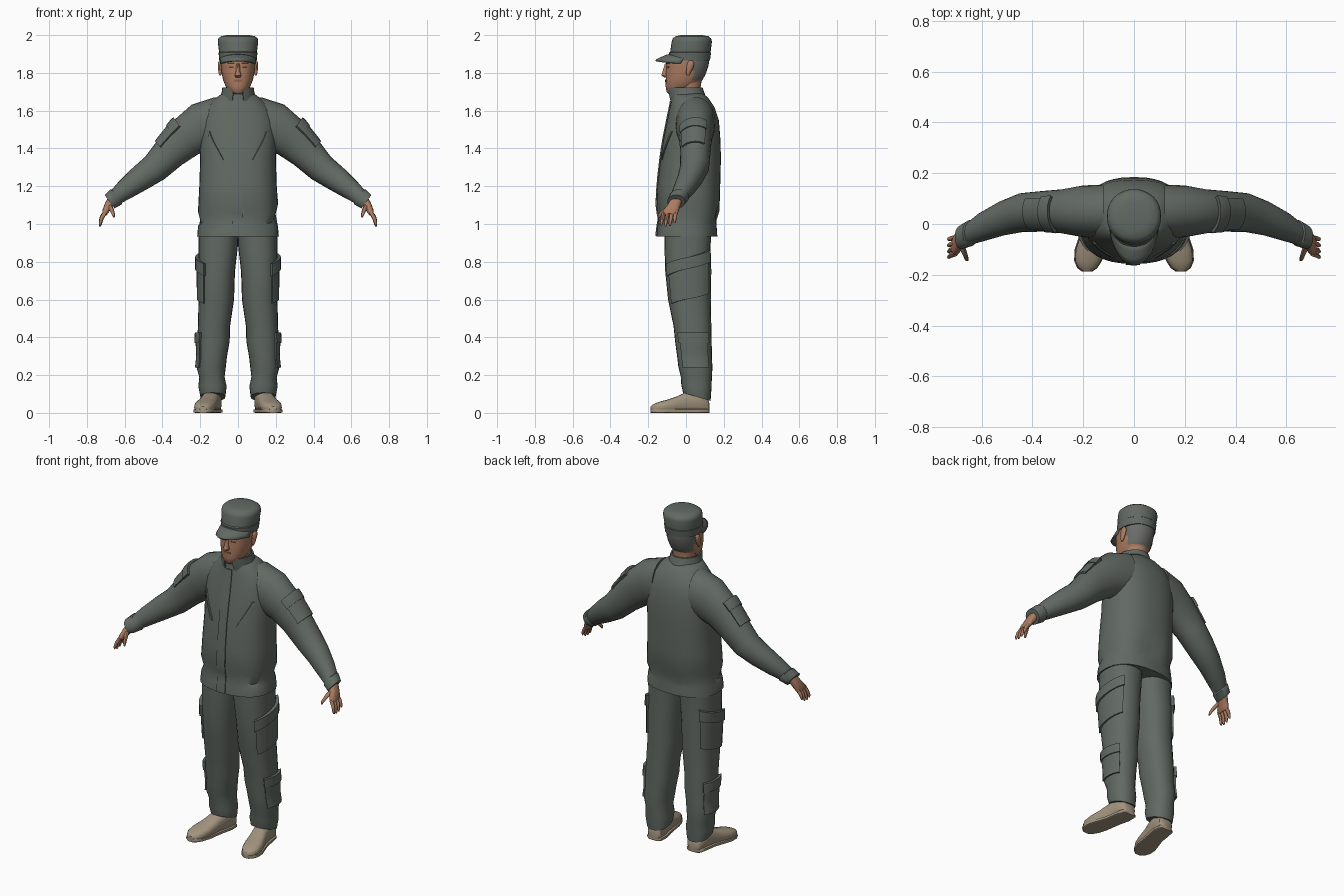
import bpy, bmesh, math
from mathutils import Vector as Vec

if "Cube" in bpy.data.objects:
    bpy.data.objects.remove(bpy.data.objects["Cube"])

PI = math.pi
FRONT = -PI / 2


def material(name, r, g, b):
    m = bpy.data.materials.new(name)
    m.diffuse_color = (r, g, b, 1)
    m.use_nodes = True
    m.node_tree.nodes["Principled BSDF"].inputs["Base Color"].default_value = m.diffuse_color
    return m


CLOTH = material("grey green cloth", 0.122, 0.143, 0.125)
SKIN = material("skin", 0.41, 0.20, 0.12)
HAIR = material("grey hair", 0.15, 0.155, 0.145)
SHOE = material("tan leather", 0.36, 0.295, 0.21)
BROW = material("dark brown", 0.09, 0.045, 0.03)
LIPS = material("lips", 0.30, 0.125, 0.08)


def ring(z, rx, yf, yb, cx=0.0, tilt=0.0):
    """Horizontal cross-section: height, half width, front y, back y."""
    return (Vec((cx, (yf + yb) / 2, z)), Vec((rx, 0, 0)), Vec((0, (yb - yf) / 2, tilt)))


def path(pts):
    """Cross-sections along a limb from (x, y, z, r, ry) points."""
    out = []
    for i, (x, y, z, r, ry) in enumerate(pts):
        a, b = pts[max(i - 1, 0)], pts[min(i + 1, len(pts) - 1)]
        d = Vec((b[0] - a[0], 0, b[2] - a[2])).normalized()
        out.append((Vec((x, y, z)), Vec((-d.z, 0, d.x)) * r, Vec((0, ry, 0))))
    return out


def surf(rings, p, u, t, off=0.0, s=1):
    """Point on a lofted surface, at angle u and ring position t."""
    i = max(0, min(int(t), len(rings) - 2))
    c, ax, ay = (a.lerp(b, t - i) for a, b in zip(rings[i], rings[i + 1]))
    f = lambda v: math.copysign(abs(v) ** (2 / p), v)
    d = ax * f(math.cos(u)) + ay * f(math.sin(u))
    q = c + d + d.normalized() * off
    return Vec((q.x * s, q.y, q.z))


def finish(name, bm, mats):
    me = bpy.data.meshes.new(name)
    bm.to_mesh(me)
    bm.free()
    for m in mats:
        me.materials.append(m)
    ob = bpy.data.objects.new(name, me)
    bpy.context.collection.objects.link(ob)
    return ob


def loft(name, rings, mat, p=2.0, n=24, s=1, warp=None):
    bm = bmesh.new()
    rows = []
    for t in range(len(rings)):
        row = [surf(rings, p, 2 * PI * k / n, t, 0, s) for k in range(n)]
        rows.append([bm.verts.new(warp(q) if warp else q) for q in row])
    for a, b in zip(rows, rows[1:]):
        for k in range(n):
            bm.faces.new((a[k], a[(k + 1) % n], b[(k + 1) % n], b[k]))
    bm.faces.new(rows[0])
    bm.faces.new(rows[-1])
    bmesh.ops.recalc_face_normals(bm, faces=bm.faces)
    return finish(name, bm, [mat])


def patch(name, rings, p, u0, u1, t0, t1, off, mat, s=1, ush=0.0, tsh=0.0, nu=8, nt=6):
    """Raised panel lying on a lofted surface, its rim tucked into the surface."""
    bm = bmesh.new()
    us = [0] + [k / nu for k in range(nu + 1)] + [1]
    ts = [0] + [k / nt for k in range(nt + 1)] + [1]
    g = []
    for j, b in enumerate(ts):
        g.append([])
        for i, a in enumerate(us):
            rim = i in (0, len(us) - 1) or j in (0, len(ts) - 1)
            q = surf(rings, p, u0 + (u1 - u0) * a + ush * b,
                     t0 + (t1 - t0) * b + tsh * a, -0.004 if rim else off, s)
            g[-1].append(bm.verts.new(q))
    for j in range(len(ts) - 1):
        for i in range(len(us) - 1):
            bm.faces.new((g[j][i], g[j][i + 1], g[j + 1][i + 1], g[j + 1][i]))
    # face outwards
    bm.normal_update()
    bm.faces.ensure_lookup_table()
    mid = bm.faces[(nt // 2 + 1) * (nu + 2) + nu // 2]
    um, tm = (u0 + u1 + ush) / 2, (t0 + t1 + tsh) / 2
    if mid.normal.dot(surf(rings, p, um, tm, 0.05, s) - surf(rings, p, um, tm, 0, s)) < 0:
        bmesh.ops.reverse_faces(bm, faces=bm.faces)
    return finish(name, bm, [mat])


def at(rings, z):
    """Ring position for a height."""
    for i in range(len(rings) - 1):
        a, b = rings[i][0].z, rings[i + 1][0].z
        if min(a, b) <= z <= max(a, b):
            return i + (z - a) / (b - a)
    return 0


# jacket, with a wavy fold above the hem
jacket = [ring(*r) for r in (
    (.935, .216, -.157, .166), (.99, .211, -.151, .162), (1.03, .198, -.143, .160),
    (1.085, .212, -.156, .178), (1.2, .205, -.152, .181), (1.35, .20, -.135, .185),
    (1.45, .205, -.12, .182), (1.55, .20, -.10, .174), (1.62, .165, -.085, .15),
    (1.665, .12, -.077, .12), (1.69, .085, -.075, .092))]


def fold(q):
    if 1.0 < q.z < 1.12:
        q.z += 0.028 * math.sin(5 * math.atan2(q.y, q.x) + 1)
    return q


loft("jacket", jacket, CLOTH, 2.4, 36, warp=fold)
J = lambda z: at(jacket, z)
patch("jacket_placket", jacket, 2.4, FRONT - .1, FRONT + .07, J(.937), J(1.65), .006, CLOTH, nu=2, nt=14)
collar = [ring(1.65, .098, -.082, .11), ring(1.69, .084, -.092, .095), ring(1.735, .077, -.096, .08)]
patch("collar", collar, 2, FRONT + .3, FRONT + 2 * PI - .3, 0, 1.75, .004, CLOTH, nu=22, nt=3)

# neck and head
loft("neck", [ring(1.6, .066, -.05, .08), ring(1.68, .062, -.05, .072), ring(1.78, .066, -.05, .085)], SKIN)
head = [ring(*r) for r in (
    (1.688, .022, -.092, -.03), (1.70, .045, -.103, .01), (1.73, .066, -.108, .055),
    (1.76, .078, -.107, .085), (1.785, .084, -.107, .10), (1.81, .088, -.106, .11),
    (1.835, .091, -.103, .118), (1.855, .092, -.106, .122), (1.89, .092, -.085, .124),
    (1.93, .09, -.06, .12))]
skull = loft("head", head, SKIN, 2.2, 32)
skull.data.materials.append(HAIR)
for f in skull.data.polygons:
    if f.center.z > 1.765 and f.center.y > (.035 if f.center.z < 1.83 else .005):
        f.material_index = 1
loft("nose", [ring(1.85, .009, -.112, -.085), ring(1.805, .012, -.126, -.085),
              ring(1.787, .018, -.132, -.085), ring(1.775, .013, -.113, -.085)], SKIN, n=10)
H = lambda z: at(head, z)
patch("mouth", head, 2.2, FRONT - .25, FRONT + .25, H(1.752), H(1.765), .003, LIPS, nt=2)
for s, side in ((1, "left"), (-1, "right")):
    patch(side + "_eye", head, 2.2, FRONT + .24, FRONT + .5, H(1.826), H(1.833), .002, BROW, s, nu=4, nt=2)
    patch(side + "_eyebrow", head, 2.2, FRONT + .18, FRONT + .6, H(1.848), H(1.855), .003, BROW, s, nu=4, nt=2)
    loft(side + "_ear", [ring(z, rx, yf, yb, .094 * s) for z, rx, yf, yb in (
        (1.785, .004, .005, .015), (1.80, .009, .0, .025), (1.835, .013, .002, .042),
        (1.855, .012, .008, .044), (1.865, .005, .015, .035))], SKIN, n=10)

# cap with band and bill
loft("cap_band", [ring(1.866, .099, -.088, .127), ring(1.907, .103, -.089, .133),
                  ring(1.912, .098, -.084, .128)], CLOTH, 2.1, 32)
loft("cap_crown", [ring(1.90, .099, -.085, .129), ring(1.965, .107, -.076, .137), ring(1.982, .104, -.07, .133),
                   ring(1.994, .09, -.055, .118), ring(2.0, .06, -.025, .085)], CLOTH, 2.1, 32)
bm = bmesh.new()
rows = []
for k in range(17):
    a = -1.3 + 2.6 * k / 16
    sa, ca = math.sin(a), math.cos(a)
    rows.append([bm.verts.new((.10 * sa, .02 - ca * (.10 + .083 * w), 1.902 - .034 * w ** 1.4 - .02 * sa * sa))
                 for w in (0, .35, .7, 1)])
for a, b in zip(rows, rows[1:]):
    for i in range(3):
        bm.faces.new((a[i], a[i + 1], b[i + 1], b[i]))
bill = finish("cap_bill", bm, [CLOTH])
bill.modifiers.new("thickness", "SOLIDIFY").thickness = 0.008

arm = path([(.12, .05, 1.535, .137, .105), (.20, .05, 1.51, .130, .102), (.28, .05, 1.455, .110, .087),
            (.36, .05, 1.38, .092, .08), (.44, .045, 1.297, .078, .077), (.52, .022, 1.24, .068, .068),
            (.60, -.012, 1.18, .054, .057), (.64, -.033, 1.148, .044, .047), (.645, -.036, 1.144, .05, .052),
            (.68, -.052, 1.118, .044, .047)])
arm[0] = (arm[0][0], Vec((0, 0, .137)), arm[0][2])
arm[1] = (arm[1][0], Vec((.045, 0, .122)), arm[1][2])
leg = [ring(z, rx, cy - ry, cy + ry, cx, tilt) for z, cx, cy, rx, ry, tilt in (
    (.97, .103, .01, .106, .125, 0), (.88, .105, .008, .104, .122, 0), (.75, .113, .012, .097, .122, 0),
    (.6, .115, .018, .094, .113, 0), (.46, .127, .034, .085, .100, 0), (.38, .13, .039, .086, .097, 0),
    (.3, .135, .045, .077, .092, 0), (.24, .142, .050, .077, .090, 0), (.19, .138, .055, .067, .082, 0),
    (.14, .135, .055, .075, .080, -.01), (.085, .133, .057, .066, .073, -.022))]
L = lambda z: at(leg, z)

shoe = [(.124, .132, .028, .05), (.112, .132, .044, .085), (.06, .136, .05, .12), (.0, .148, .047, .11),
        (-.05, .161, .052, .086), (-.10, .173, .057, .07), (-.145, .181, .051, .058),
        (-.173, .184, .036, .046), (-.188, .185, .016, .034)]


def along_foot(extra, flat):
    """Upright cross-sections from heel to toe."""
    out = []
    for y, x, w, h in shoe:
        h = flat or h
        out.append((Vec((x, y, h / 2)), Vec((w + extra, 0, 0)), Vec((0, 0, h / 2))))
    return out


for s, side in ((1, "left"), (-1, "right")):
    # sleeve and its pocket
    loft(side + "_sleeve", arm, CLOTH, 2.1, 24, s)
    patch(side + "_sleeve_pocket", arm, 2.1, -.95, .6, 1.95, 3.15, .009, CLOTH, s)
    patch(side + "_sleeve_pocket_flap", arm, 2.1, -1.0, .65, 1.85, 2.3, .014, CLOTH, s, nt=3)
    # hand
    loft(side + "_palm", path([(.665, -.05, 1.128, .026, .032), (.685, -.063, 1.10, .022, .034),
                               (.70, -.08, 1.07, .018, .042), (.708, -.086, 1.05, .012, .040)]), SKIN, 2.5, 14, s)
    for i, (y, tip, dz) in enumerate(((-.117, -.130, .006), (-.096, -.108, 0), (-.075, -.084, .004), (-.055, -.060, .018))):
        loft(f"{side}_finger_{i + 1}", path([(.703, y, 1.062, .011, .011), (.721, (y + tip) / 2, 1.03 + dz / 2, .010, .010),
                                             (.729, tip, 1.0 + dz, .008, .008), (.731, tip, .987 + dz, .004, .004)]), SKIN, 2, 8, s)
    loft(side + "_thumb", path([(.684, -.075, 1.10, .015, .018), (.668, -.112, 1.075, .011, .014),
                                (.660, -.135, 1.052, .009, .011), (.656, -.142, 1.035, .004, .005)]), SKIN, 2, 8, s)
    # slanted chest pocket welt
    patch(side + "_chest_pocket", jacket, 2.4, FRONT + .32, FRONT + .40, J(1.34), J(1.49), .006, CLOTH, s, ush=.44, nu=2)
    # trouser leg with cargo and calf pockets
    loft(side + "_trouser_leg", leg, CLOTH, 2.3, 24, s)
    patch(side + "_cargo_pocket", leg, 2.3, -.9, .95, L(.76), L(.58), .009, CLOTH, s, tsh=-.35)
    patch(side + "_cargo_flap", leg, 2.3, -.95, 1.0, L(.79), L(.725), .018, CLOTH, s, tsh=-.55, nt=3)
    patch(side + "_calf_pocket", leg, 2.3, -.7, .75, L(.40), L(.24), .009, CLOTH, s)
    patch(side + "_calf_flap", leg, 2.3, -.75, .8, L(.425), L(.37), .015, CLOTH, s, nt=3)
    # shoe and sole
    loft(side + "_shoe", along_foot(0, 0), SHOE, 2.6, 20, s)
    loft(side + "_sole", along_foot(.004, .02), SHOE, 6, 20, s)

bpy.ops.object.select_all(action='SELECT')
bpy.context.view_layer.objects.active = skull
bpy.ops.object.shade_smooth_by_angle(angle=math.radians(45))
